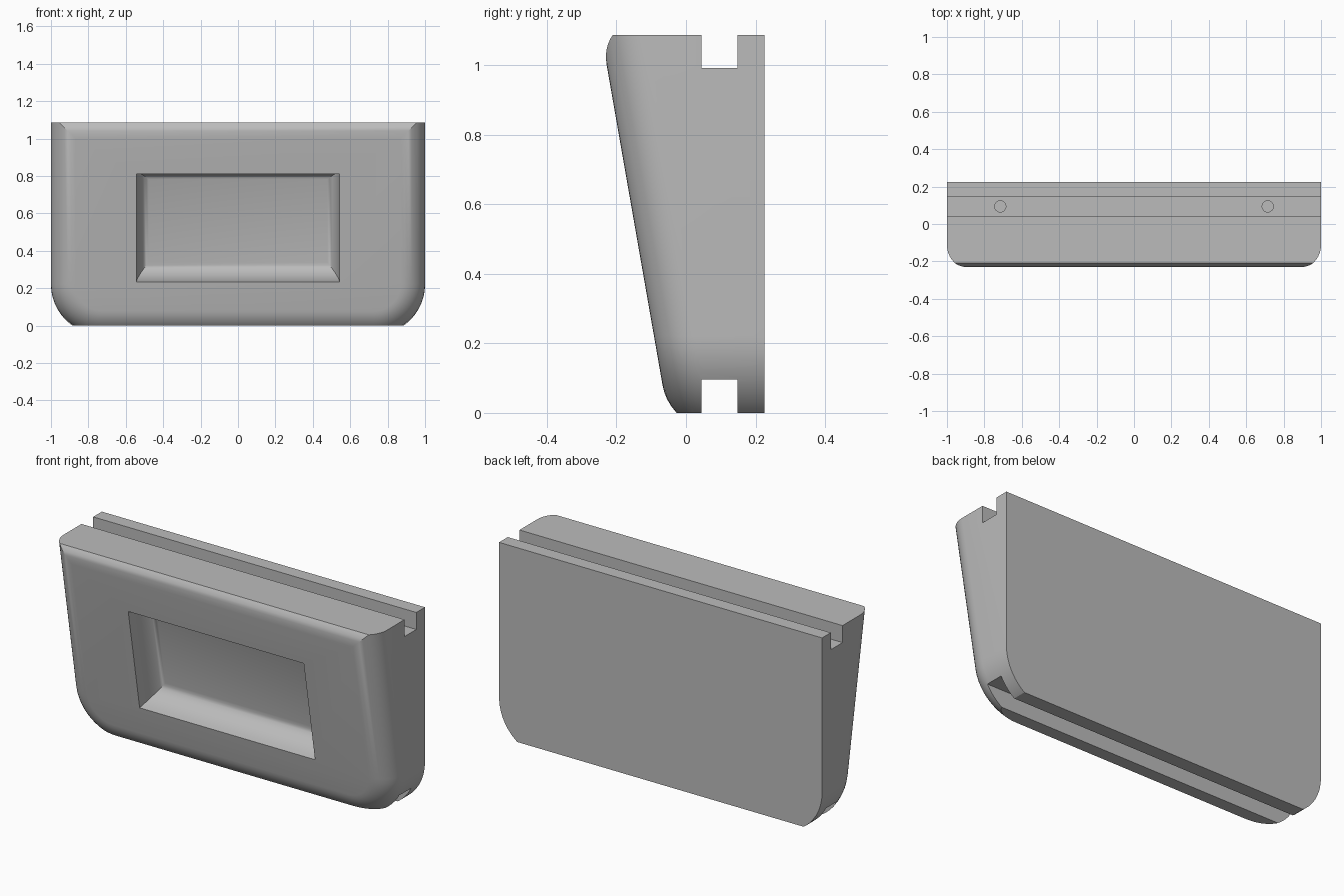
import bpy, bmesh, math
from mathutils import Vector

cube = bpy.data.objects.get("Cube")
if cube:
    bpy.data.objects.remove(cube, do_unlink=True)

HEIGHT, BACK = 1.087, 0.225
TILT = math.radians(9.9)
FRONT0 = -0.0535          # front plane position at floor level

grey = bpy.data.materials.new("plain grey")
grey.use_nodes = True
colour = (0.5, 0.5, 0.5, 1)
grey.diffuse_color = colour
grey.node_tree.nodes["Principled BSDF"].inputs["Base Color"].default_value = colour


def finish(bm, name):
    bmesh.ops.recalc_face_normals(bm, faces=bm.faces)
    mesh = bpy.data.meshes.new(name)
    bm.to_mesh(mesh)
    bm.free()
    mesh.materials.append(grey)
    obj = bpy.data.objects.new(name, mesh)
    bpy.context.collection.objects.link(obj)
    return obj


def loft(bm, rings):
    """Skin a list of closed rings and cap both ends."""
    rings = [[bm.verts.new(p) for p in ring] for ring in rings]
    for a, b in zip(rings, rings[1:]):
        for i in range(len(a)):
            j = (i + 1) % len(a)
            bm.faces.new((a[i], a[j], b[j], b[i]))
    bm.faces.new(rings[0])
    bm.faces.new(rings[-1])
    return rings


def box(name, x, y0, y1, z0, z1):
    bm = bmesh.new()
    loft(bm, [[(-x, y0, z), (x, y0, z), (x, y1, z), (-x, y1, z)] for z in (z0, z1)])
    return finish(bm, name)


# Body outline: square top, rounded bottom corners
r, low, high = 0.27, -0.05, 1.13
right = [(1, high)]
for k in range(13):
    a = math.pi / 2 * k / 12
    right.append((1 - r + r * math.cos(a), low + r - r * math.sin(a)))
outline = right + [(-x, z) for x, z in reversed(right)]

# Body: sloped front with a rounded rim, trimmed flat at top and bottom
bm = bmesh.new()
rings = loft(bm, [
    [(x, BACK, z) for x, z in outline],
    [(x, FRONT0 - math.tan(TILT) * z, z) for x, z in outline]])
front = set(rings[1])
rim = [e for e in bm.edges if e.verts[0] in front and e.verts[1] in front]
bmesh.ops.recalc_face_normals(bm, faces=bm.faces)
bmesh.ops.bevel(bm, geom=rim, offset=0.13, offset_type='OFFSET',
                segments=10, profile=0.5, affect='EDGES')
for z, direction in ((0, -1), (HEIGHT, 1)):
    cut = bmesh.ops.bisect_plane(
        bm, geom=bm.verts[:] + bm.edges[:] + bm.faces[:],
        plane_co=(0, 0, z), plane_no=(0, 0, direction), clear_outer=True)
    edges = [e for e in cut["geom_cut"] if isinstance(e, bmesh.types.BMEdge)]
    bmesh.ops.edgeloop_fill(bm, edges=edges)
body = finish(bm, "body")

# Grooves along the top and bottom
cutters = [box("top_groove", 1.2, 0.044, 0.148, HEIGHT - 0.095, HEIGHT + 0.1),
           box("bottom_groove", 1.2, 0.044, 0.148, -0.1, 0.096)]

# Blind holes in the top groove
for side in (-1, 1):
    bm = bmesh.new()
    circle = [(side * 0.715 + 0.03 * math.cos(k * math.tau / 24),
               0.094 + 0.03 * math.sin(k * math.tau / 24)) for k in range(24)]
    loft(bm, [[(x, y, z) for x, y in circle] for z in (0.8, 1.04)])
    cutters.append(finish(bm, "peg_hole"))

# Recessed panel with hollow-rounded walls, square to the sloped front
up = Vector((0, -math.sin(TILT), math.cos(TILT)))
inward = Vector((0, math.cos(TILT), math.sin(TILT)))
origin = Vector((0, FRONT0, 0))


def panel_ring(inset, depth):
    x = 0.543 - 0.065 * inset
    v0, v1 = 0.237 + 0.08 * inset, 0.823 - 0.055 * inset
    return [origin + Vector((px, 0, 0)) + up * v + inward * depth
            for px, v in ((-x, v0), (x, v0), (x, v1), (-x, v1))]


rings = [panel_ring(0, -0.1)]
for k in range(9):
    a = math.pi / 2 * k / 8
    rings.append(panel_ring(1 - math.cos(a), 0.15 * math.sin(a)))
bm = bmesh.new()
loft(bm, rings)
cutters.append(finish(bm, "panel_recess"))

# Cut everything out of the body
bpy.ops.object.select_all(action='DESELECT')
bpy.context.view_layer.objects.active = body
body.select_set(True)
for cutter in cutters:
    cutter.hide_render = True
    mod = body.modifiers.new(cutter.name, 'BOOLEAN')
    mod.operation = 'DIFFERENCE'
    mod.solver = 'EXACT'
    mod.object = cutter
    bpy.ops.object.modifier_apply(modifier=mod.name)
    bpy.data.objects.remove(cutter, do_unlink=True)

bpy.ops.object.shade_smooth_by_angle(angle=math.radians(30))
